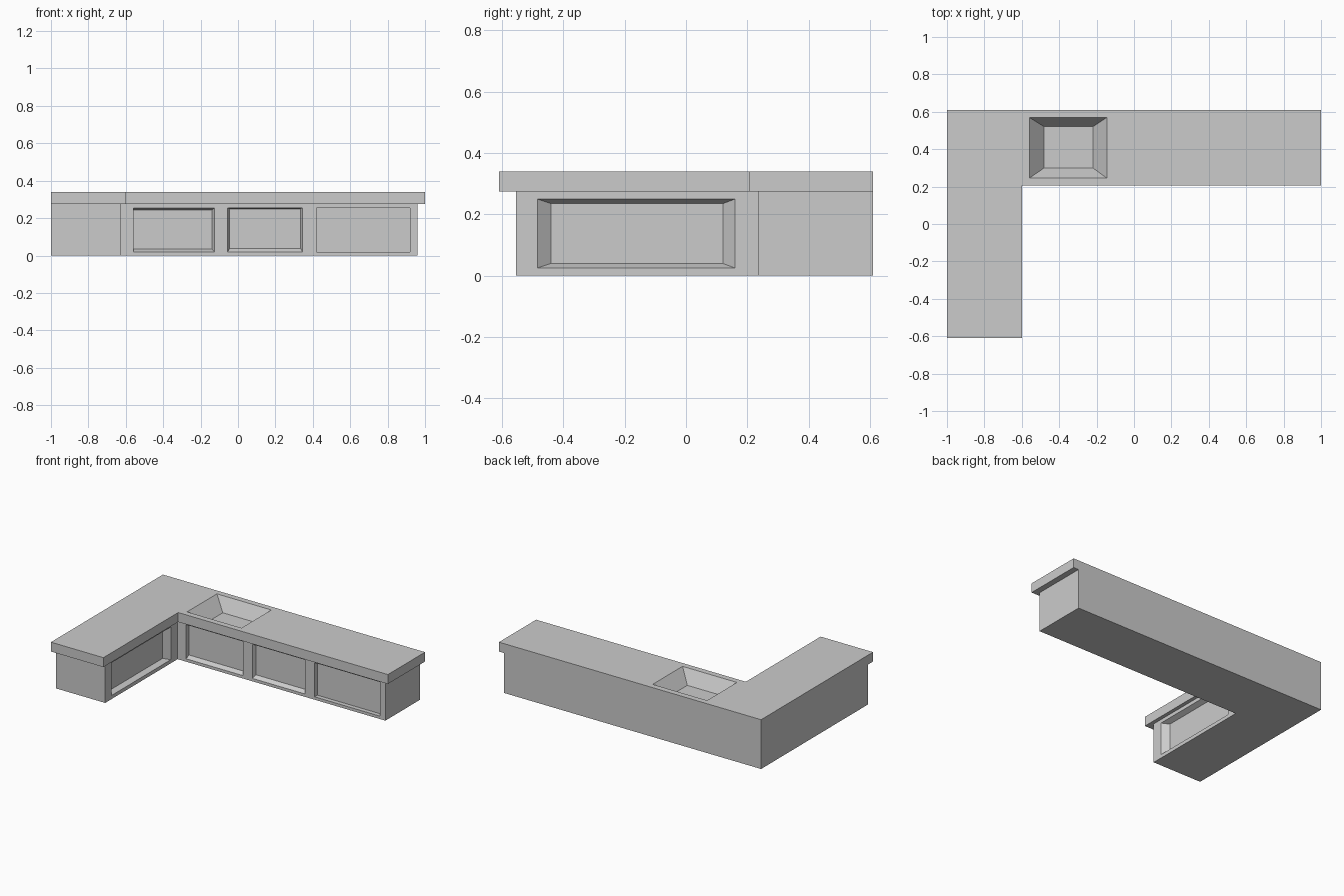
import bpy
import bmesh

cube = bpy.data.objects.get("Cube")
if cube:
    bpy.data.objects.remove(cube, do_unlink=True)

grey = bpy.data.materials.new("counter grey")
grey.use_nodes = True
colour = (0.6, 0.6, 0.6, 1)
grey.diffuse_color = colour
grey.node_tree.nodes["Principled BSDF"].inputs["Base Color"].default_value = colour


def make_object(name, bm):
    bmesh.ops.recalc_face_normals(bm, faces=bm.faces)
    mesh = bpy.data.meshes.new(name)
    bm.to_mesh(mesh)
    bm.free()
    mesh.materials.append(grey)
    obj = bpy.data.objects.new(name, mesh)
    bpy.context.collection.objects.link(obj)
    return obj


def l_prism(name, right, front, inner_x, inner_y, z0, z1):
    """L-shaped block with its corner at the back right of the room."""
    left, back = -1, 0.61
    outline = [(left, front), (inner_x, front), (inner_x, inner_y),
               (right, inner_y), (right, back), (left, back)]
    bm = bmesh.new()
    base = bm.faces.new([bm.verts.new((x, y, z0)) for x, y in outline])
    top = bmesh.ops.extrude_face_region(bm, geom=[base])["geom"]
    verts = [g for g in top if isinstance(g, bmesh.types.BMVert)]
    bmesh.ops.translate(bm, verts=verts, vec=(0, 0, z1 - z0))
    return make_object(name, bm)


def recess(targets, place, mouth, floor, depth):
    """Cut a tapered pocket; place maps (u, v, depth) to x, y, z."""
    over = 0.01
    k = over / depth
    wide = [m + (m - f) * k for m, f in zip(mouth, floor)]
    bm = bmesh.new()
    rings = []
    for (u0, u1, v0, v1), w in ((wide, -over), (floor, depth)):
        rings.append([bm.verts.new(place(u, v, w)) for u, v in
                      ((u0, v0), (u1, v0), (u1, v1), (u0, v1))])
    for ring in rings:
        bm.faces.new(ring)
    for i in range(4):
        j = (i + 1) % 4
        bm.faces.new((rings[0][i], rings[0][j], rings[1][j], rings[1][i]))
    cutter = make_object("pocket_cutter", bm)
    for obj in targets:
        mod = obj.modifiers.new("pocket", "BOOLEAN")
        mod.operation = "DIFFERENCE"
        mod.solver = "EXACT"
        mod.object = cutter
        bpy.context.view_layer.objects.active = obj
        bpy.ops.object.modifier_apply(modifier=mod.name)
    bpy.data.objects.remove(cutter, do_unlink=True)


# Main bodies
cabinet = l_prism("cabinet_base", 0.96, -0.555, -0.625, 0.235, 0, 0.275)
worktop = l_prism("worktop", 1, -0.61, -0.6, 0.205, 0.275, 0.34)


# Panels along the long run
def front_face(u, v, w):
    return (u, 0.235 + w, v)


recess([cabinet], front_face, (-0.56, -0.125, 0.02, 0.255),
       (-0.56, -0.14, 0.035, 0.243), 0.03)
recess([cabinet], front_face, (-0.055, 0.345, 0.02, 0.255),
       (-0.045, 0.335, 0.038, 0.25), 0.025)
recess([cabinet], front_face, (0.42, 0.92, 0.02, 0.255),
       (0.42, 0.92, 0.02, 0.255), 0.03)


# Panel on the short run
def side_face(u, v, w):
    return (-0.625 - w, u, v)


recess([cabinet], side_face, (-0.485, 0.16, 0.025, 0.25),
       (-0.44, 0.12, 0.04, 0.235), 0.035)


# Sink basin through the worktop
def top_face(u, v, w):
    return (u, v, 0.34 - w)


recess([worktop, cabinet], top_face, (-0.56, -0.145, 0.245, 0.57),
       (-0.48, -0.22, 0.3, 0.52), 0.09)
